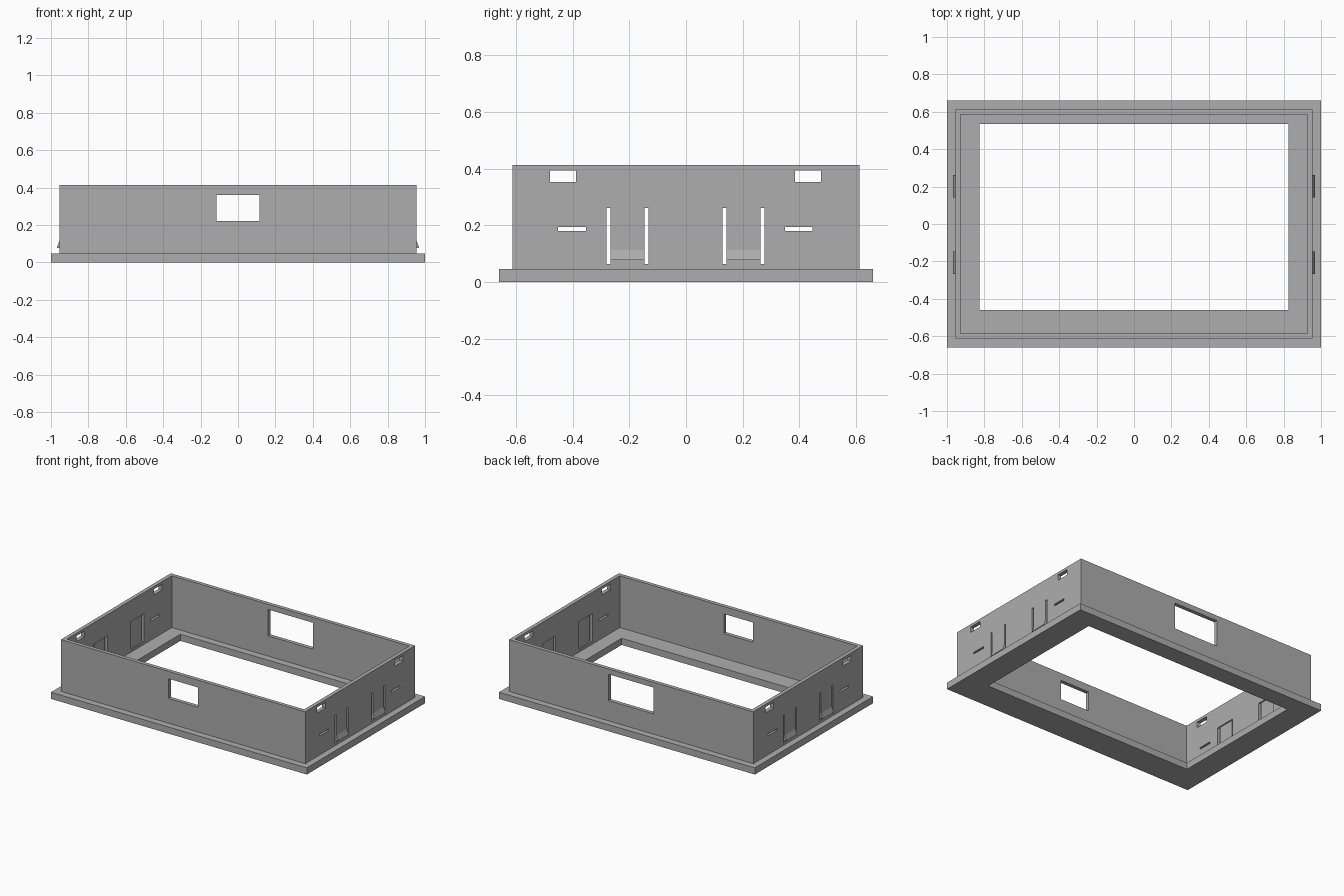
import bpy, bmesh

cube = bpy.data.objects.get("Cube")
if cube:
    bpy.data.objects.remove(cube, do_unlink=True)

GREY = (0.42, 0.42, 0.42, 1)
grey = bpy.data.materials.new("concrete grey")
grey.use_nodes = True
grey.diffuse_color = GREY
grey.node_tree.nodes["Principled BSDF"].inputs["Base Color"].default_value = GREY

BASE_TOP, WALL_TOP = 0.047, 0.413
OUT_X, OUT_Y, IN_X, IN_Y = 0.955, 0.613, 0.928, 0.586


def make_object(name, bm):
    bmesh.ops.recalc_face_normals(bm, faces=bm.faces)
    mesh = bpy.data.meshes.new(name)
    bm.to_mesh(mesh)
    bm.free()
    mesh.materials.append(grey)
    obj = bpy.data.objects.new(name, mesh)
    bpy.context.collection.objects.link(obj)
    return obj


def add_prism(bm, profile, offset):
    """Extrude a closed outline along an offset vector."""
    face = bm.faces.new([bm.verts.new(p) for p in profile])
    ext = bmesh.ops.extrude_face_region(bm, geom=[face], use_keep_orig=True)
    verts = [g for g in ext["geom"] if isinstance(g, bmesh.types.BMVert)]
    bmesh.ops.translate(bm, verts=verts, vec=offset)


def add_box(bm, x, y, z):
    add_prism(bm, [(x[0], y[0], z[0]), (x[1], y[0], z[0]),
                   (x[1], y[1], z[0]), (x[0], y[1], z[0])], (0, 0, z[1] - z[0]))


def rect_ring(name, outer, inner, z0, z1):
    """Rectangular frame; outer and inner are (x0, y0, x1, y1)."""
    bm = bmesh.new()
    loops = []
    for x0, y0, x1, y1 in (outer, inner):
        for z in (z0, z1):
            loops.append([bm.verts.new(p) for p in
                          ((x0, y0, z), (x1, y0, z), (x1, y1, z), (x0, y1, z))])
    ob, ot, ib, it = loops
    for a, b in ((ob, ot), (ot, it), (it, ib), (ib, ob)):
        for i in range(4):
            j = (i + 1) % 4
            bm.faces.new((a[i], a[j], b[j], b[i]))
    return make_object(name, bm)


# Foundation slab with an off-centre floor opening, and the four walls
rect_ring("foundation", (-1, -0.66, 1, 0.66), (-0.825, -0.46, 0.825, 0.535), 0, BASE_TOP)
walls = rect_ring("walls", (-OUT_X, -OUT_Y, OUT_X, OUT_Y),
                  (-IN_X, -IN_Y, IN_X, IN_Y), BASE_TOP, WALL_TOP)

# Openings: front and back windows, then vents, slots and doorways on both sides
bm = bmesh.new()
add_box(bm, (-0.115, 0.115), (-0.7, -0.5), (0.222, 0.361))
add_box(bm, (-0.175, 0.175), (0.5, 0.7), (0.19, 0.376))
side_openings = [
    ((-0.48, -0.388), (0.354, 0.394)), ((0.385, 0.477), (0.354, 0.394)),
    ((-0.452, -0.353), (0.181, 0.194)), ((0.349, 0.447), (0.181, 0.194)),
    ((-0.28, -0.132), (0.064, 0.262)), ((0.129, 0.277), (0.064, 0.262)),
]
for x in ((-1.1, -0.85), (0.85, 1.1)):
    for y, z in side_openings:
        add_box(bm, x, y, z)
cutter = make_object("opening_cutter", bm)
cutter.hide_render = True

mod = walls.modifiers.new("openings", 'BOOLEAN')
mod.operation = 'DIFFERENCE'
mod.solver = 'EXACT'
mod.object = cutter
bpy.context.view_layer.objects.active = walls
bpy.ops.object.modifier_apply(modifier=mod.name)
bpy.data.objects.remove(cutter, do_unlink=True)

# Door panels with a sloping drip ledge near the foot
door_profile = [(0.937, 0.064), (OUT_X, 0.064), (OUT_X, 0.078),
                (0.969, 0.078), (OUT_X, 0.114), (OUT_X, 0.262), (0.937, 0.262)]
for side, sx in (("left", 1), ("right", -1)):
    for place, y0 in (("front", -0.266), ("back", 0.143)):
        bm = bmesh.new()
        add_prism(bm, [(sx * x, y0, z) for x, z in door_profile], (0, 0.12, 0))
        make_object(f"{side}_{place}_door", bm)
